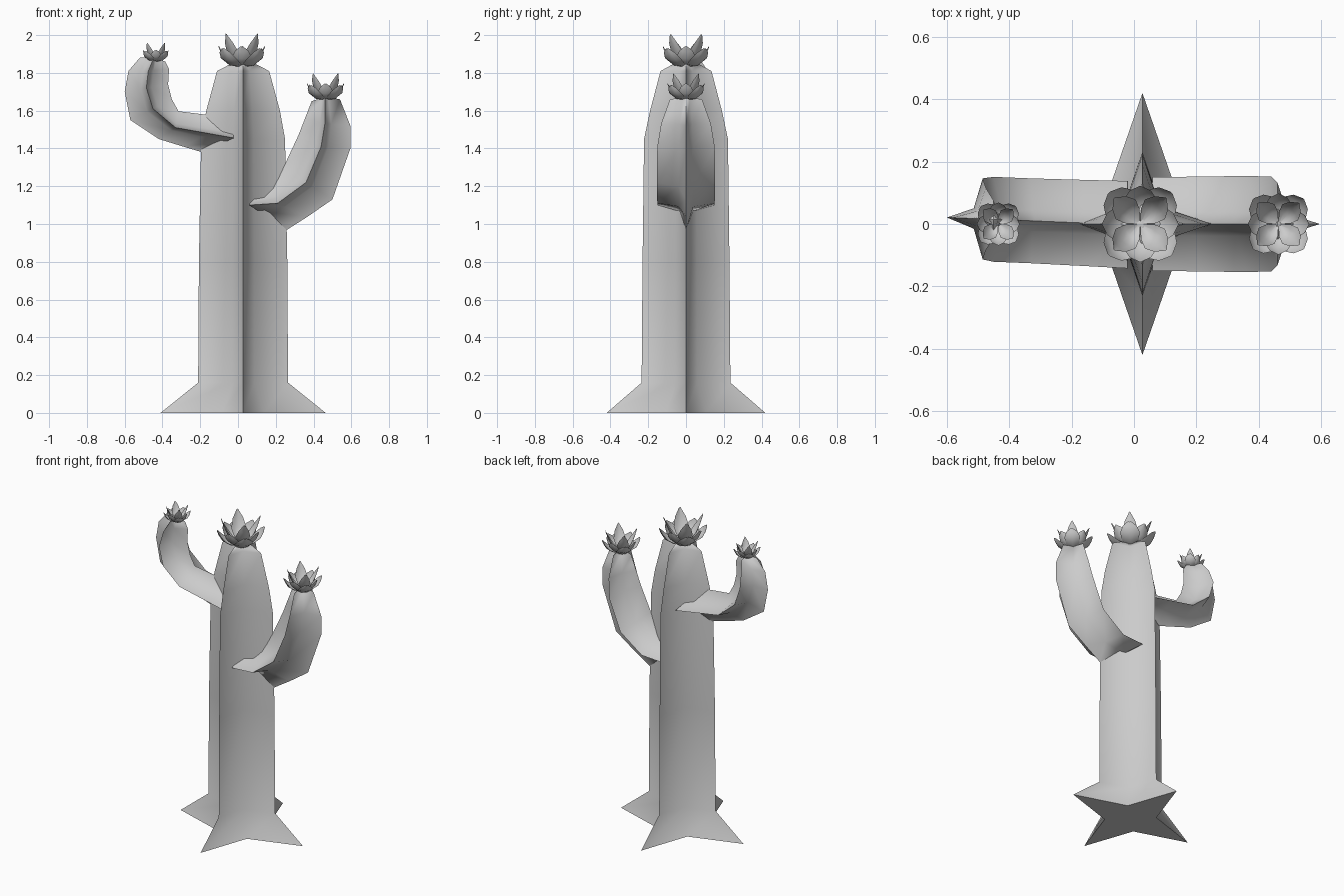
import bpy, bmesh, math
from mathutils import Vector

if "Cube" in bpy.data.objects:
    bpy.data.objects.remove(bpy.data.objects["Cube"])


def make_object(name, bm, angle):
    bmesh.ops.recalc_face_normals(bm, faces=bm.faces)
    mesh = bpy.data.meshes.new(name)
    bm.to_mesh(mesh)
    bm.free()
    obj = bpy.data.objects.new(name, mesh)
    bpy.context.collection.objects.link(obj)
    bpy.ops.object.select_all(action='DESELECT')
    obj.select_set(True)
    bpy.context.view_layer.objects.active = obj
    bpy.ops.object.shade_smooth_by_angle(angle=math.radians(angle))
    return obj


def star_tube(name, sections, cap_rise):
    """Loft four-ribbed sections: centre, outer rib tip, inner rib tip, side rib radius."""
    bm = bmesh.new()
    rings = []
    k = 0.25  # groove depth ratio
    for c, o, i, ry in sections:
        c, o, i = Vector(c), Vector(o), Vector(i)
        y = Vector((0, ry, 0))
        pts = [o, c + (o - c) * k + y * k, c + y, c + (i - c) * k + y * k,
               i, c + (i - c) * k - y * k, c - y, c + (o - c) * k - y * k]
        rings.append([bm.verts.new(p) for p in pts])
    for a, b in zip(rings, rings[1:]):
        for j in range(8):
            n = (j + 1) % 8
            bm.faces.new((a[j], a[n], b[n], b[j]))
    # fan caps
    for ring, sec, rise in ((rings[0], sections[0], 0), (rings[-1], sections[-1], cap_rise)):
        mid = bm.verts.new(Vector(sec[0]) + Vector((0, 0, rise)))
        for j in range(8):
            bm.faces.new((ring[j], ring[(j + 1) % 8], mid))
    return make_object(name, bm, 60)


def flower(name, centre, s):
    """Three rings of four cupped petals; each row is radius, height, half angle."""
    layers = [
        (45, [(0.01, 0, 45), (0.07, 0.008, 42), (0.115, 0.04, 30), (0.132, 0.07, 18), (0.142, 0.095, 2)]),
        (0, [(0.01, 0.005, 45), (0.06, 0.012, 42), (0.095, 0.045, 34), (0.112, 0.08, 18), (0.122, 0.105, 1)]),
        (45, [(0.01, 0.02, 45), (0.05, 0.03, 42), (0.08, 0.07, 34), (0.1, 0.12, 18), (0.118, 0.17, 1)]),
    ]
    bm = bmesh.new()
    for start, rows in layers:
        for q in range(4):
            grid = []
            for r, z, half in rows:
                row = []
                for u in (-1, -0.5, 0, 0.5, 1):
                    a = math.radians(start + 90 * q + half * u)
                    row.append(bm.verts.new(Vector(centre) + s * Vector(
                        (r * math.cos(a), r * math.sin(a), z + 0.008 * u * u))))
                grid.append(row)
            for a, b in zip(grid, grid[1:]):
                for j in range(4):
                    bm.faces.new((a[j], a[j + 1], b[j + 1], b[j]))
    return make_object(name, bm, 50)


# trunk: height, x radius, y radius
cx = 0.027
trunk = [(0, 0.437, 0.42), (0.16, 0.238, 0.235), (0.8, 0.234, 0.23), (1.45, 0.222, 0.222),
         (1.6, 0.195, 0.19), (1.81, 0.138, 0.135), (1.845, 0.07, 0.07)]
star_tube("trunk", [((cx, 0, z), (cx + rx, 0, z), (cx - rx, 0, z), ry) for z, rx, ry in trunk], 0.01)


def arm(name, rows, skew, y0):
    """Rows: side rib x z, outer rib x z, inner rib x z, side radius."""
    secs = []
    for cx_, cz, ox, oz, ix, iz, ry in rows:
        secs.append(tuple((x, y0 + skew * x, z) for x, z in ((cx_, cz), (ox, oz), (ix, iz))) + (ry,))
    star_tube(name, secs, 0.015)


# right arm
arm("right_arm", [
    (0.06, 1.10, 0.26, 0.97, 0.06, 1.24, 0.15),
    (0.21, 1.11, 0.37, 1.04, 0.17, 1.25, 0.152),
    (0.36, 1.22, 0.50, 1.13, 0.25, 1.32, 0.154),
    (0.44, 1.41, 0.595, 1.40, 0.32, 1.47, 0.152),
    (0.46, 1.53, 0.595, 1.52, 0.355, 1.56, 0.132),
    (0.46, 1.66, 0.54, 1.66, 0.39, 1.65, 0.085)], 0, 0)

# left arm
arm("left_arm", [
    (-0.02, 1.455, -0.19, 1.38, -0.05, 1.55, 0.14),
    (-0.16, 1.48, -0.29, 1.41, -0.18, 1.58, 0.138),
    (-0.33, 1.51, -0.42, 1.45, -0.315, 1.597, 0.136),
    (-0.45, 1.61, -0.57, 1.55, -0.35, 1.66, 0.136),
    (-0.485, 1.72, -0.60, 1.70, -0.37, 1.74, 0.13),
    (-0.475, 1.81, -0.58, 1.81, -0.365, 1.82, 0.1),
    (-0.45, 1.87, -0.52, 1.88, -0.385, 1.86, 0.06)], -0.04, -0.003)

# flowers
flower("trunk_flower", (0.02, 0, 1.83), 1.0)
flower("right_flower", (0.463, 0, 1.655), 0.8)
flower("left_flower", (-0.435, 0, 1.86), 0.56)
